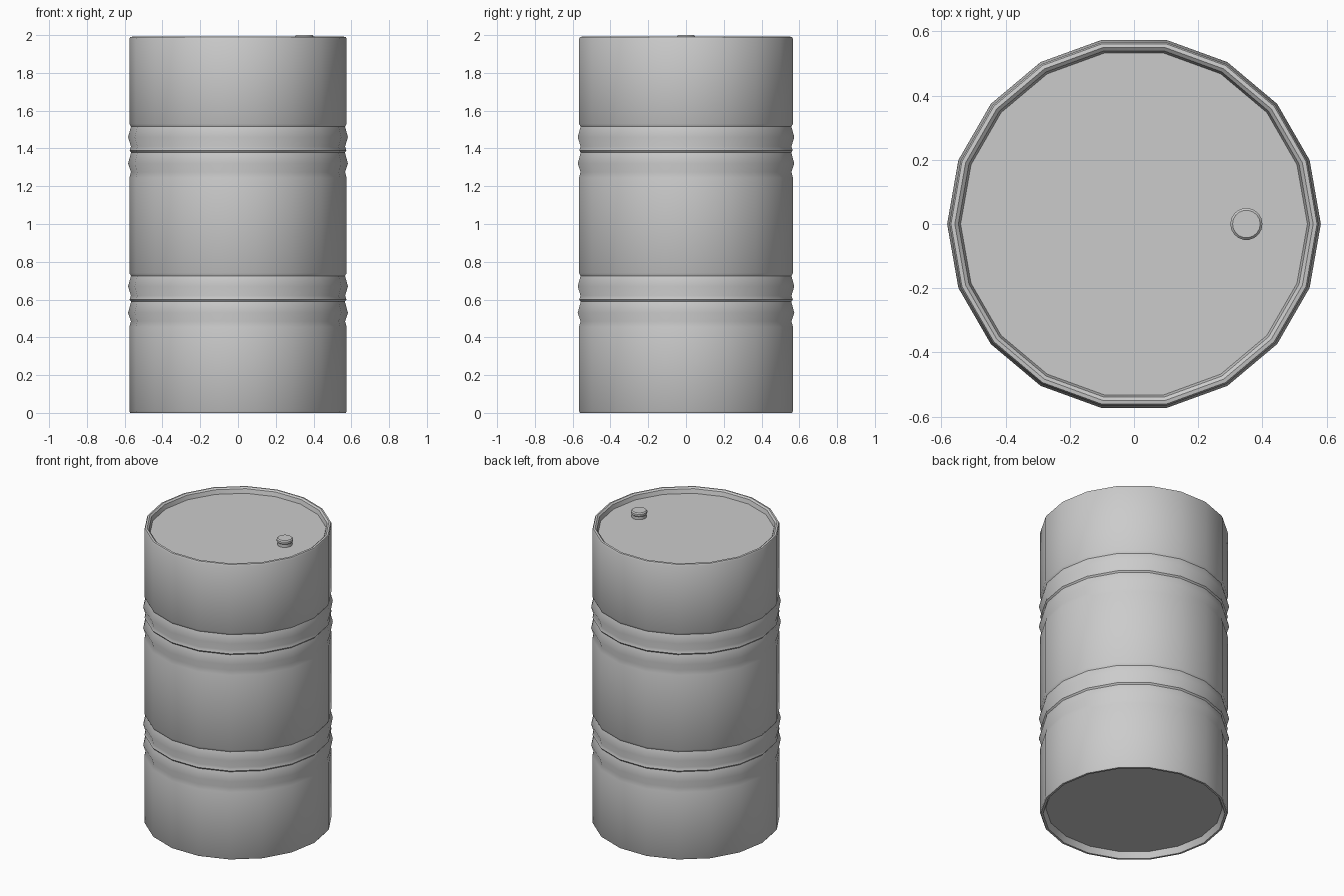
import bpy
import bmesh
import math

if "Cube" in bpy.data.objects:
    bpy.data.objects.remove(bpy.data.objects["Cube"])


def lathe(name, profile, sides, x=0.0, angle=35):
    """Revolve a bottom-to-top (radius, z) profile and close both ends with flat discs."""
    bm = bmesh.new()
    rings = []
    for r, z in profile:
        rings.append([bm.verts.new((x + r * math.cos(2 * math.pi * i / sides),
                                    r * math.sin(2 * math.pi * i / sides), z))
                      for i in range(sides)])
    for low, high in zip(rings, rings[1:]):
        for i in range(sides):
            j = (i + 1) % sides
            bm.faces.new((low[i], low[j], high[j], high[i]))
    bm.faces.new(rings[0][::-1])
    bm.faces.new(rings[-1])
    bmesh.ops.recalc_face_normals(bm, faces=bm.faces[:])
    mesh = bpy.data.meshes.new(name)
    bm.to_mesh(mesh)
    bm.free()
    obj = bpy.data.objects.new(name, mesh)
    bpy.context.collection.objects.link(obj)
    bpy.ops.object.select_all(action='DESELECT')
    obj.select_set(True)
    bpy.context.view_layer.objects.active = obj
    bpy.ops.object.shade_smooth_by_angle(angle=math.radians(angle))
    return obj


# One pair of rolled ribs with the seam between them, relative to the seam height
R = 0.575
ribs = [(R, -0.14), (0.567, -0.11), (0.582, -0.065), (0.566, -0.006),
        (0.574, 0.004), (0.567, 0.025), (0.582, 0.075), (0.567, 0.13), (R, 0.145)]

# Barrel shell: recessed base, ribbed wall, rounded top rim, recessed lid
bottom = [(0.54, 0.04), (0.556, 0.0), (0.57, 0.0), (R, 0.008)]
top = [(R, 1.98), (0.57, 1.99), (0.558, 1.992), (0.547, 1.983), (0.54, 1.955)]
wall = [(r, z + seam) for seam in (0.595, 1.385) for r, z in ribs]
lathe("barrel_shell", bottom + wall + top, 18)

# Filler cap on the lid
lathe("filler_cap", [(0.046, 1.95), (0.046, 1.975), (0.05, 1.98),
                     (0.05, 1.993), (0.043, 2.0)], 18, x=0.35)
